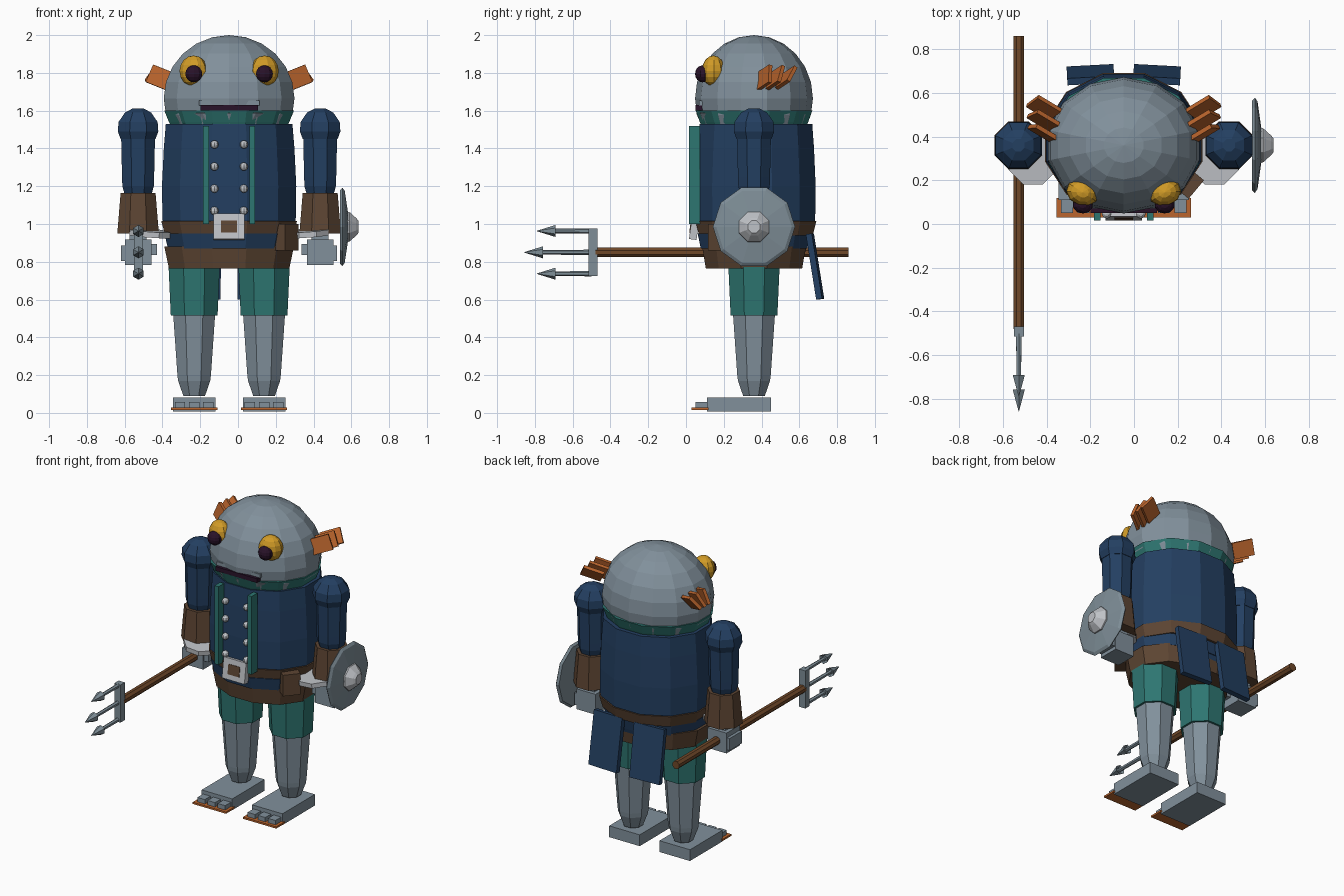
import bpy, bmesh, math
from mathutils import Vector, Matrix, Euler

old = bpy.data.objects.get("Cube")
if old:
    bpy.data.objects.remove(old, do_unlink=True)


def material(name, rgb):
    m = bpy.data.materials.new(name)
    m.use_nodes = True
    m.diffuse_color = (*rgb, 1)
    m.node_tree.nodes["Principled BSDF"].inputs["Base Color"].default_value = (*rgb, 1)
    return m


SKIN = material("grey skin", (.22, .28, .33))
STEEL = material("steel", (.21, .27, .31))
NAVY = material("navy cloth", (.017, .05, .12))
TEAL = material("teal cloth", (.027, .18, .165))
LEATHER = material("brown leather", (.11, .06, .033))
WOOD = material("wood", (.16, .065, .022))
ORANGE = material("orange fin", (.5, .13, .026))
YELLOW = material("yellow eye", (.64, .33, .02))
DARK = material("dark purple", (.022, .006, .022))
SILVER = material("silver", (.52, .54, .57))

CX, CY = -.047, .36   # body axis


def finish(name, bm, mat, matrix=None):
    if matrix is not None:
        bm.transform(matrix)
    bmesh.ops.recalc_face_normals(bm, faces=bm.faces)
    me = bpy.data.meshes.new(name)
    bm.to_mesh(me)
    bm.free()
    me.materials.append(mat)
    ob = bpy.data.objects.new(name, me)
    bpy.context.scene.collection.objects.link(ob)
    return ob


def place(loc, rot=(0, 0, 0)):
    return Matrix.Translation(loc) @ Euler([math.radians(a) for a in rot]).to_matrix().to_4x4()


def box(name, loc, size, mat, rot=(0, 0, 0)):
    bm = bmesh.new()
    bmesh.ops.create_cube(bm, size=1)
    return finish(name, bm, mat, place(loc, rot) @ Matrix.Diagonal((*size, 1)))


def ball(name, loc, radii, mat, seg=12, rings=8, rot=(0, 0, 0)):
    bm = bmesh.new()
    bmesh.ops.create_uvsphere(bm, u_segments=seg, v_segments=rings, radius=1)
    return finish(name, bm, mat, place(loc, rot) @ Matrix.Diagonal((*radii, 1)))


def lathe(name, loc, profile, mat, sides=8, rot=(0, 0, 0), ratio=1):
    """Faceted stack of rings; profile holds (radius, height) pairs."""
    bm = bmesh.new()
    rings = []
    for r, h in profile:
        ring = []
        for i in range(sides):
            a = 2 * math.pi * (i + .5) / sides
            ring.append(bm.verts.new((r * math.cos(a), r * ratio * math.sin(a), h)))
        rings.append(ring)
    for lo, hi in zip(rings, rings[1:]):
        for i in range(sides):
            j = (i + 1) % sides
            bm.faces.new((lo[i], lo[j], hi[j], hi[i]))
    bm.faces.new(rings[0][::-1])
    bm.faces.new(rings[-1])
    return finish(name, bm, mat, place(loc, rot))


# Head, lower jaw and mouth
ball("head", (CX, CY, 1.665), (.355, .312, .335), SKIN, 14, 12)
ball("jaw", (CX, .17, 1.585), (.24, .115, .075), SKIN, 10, 6)
box("upper_lip", (CX, .115, 1.64), (.32, .09, .025), SKIN)
box("mouth", (CX, .085, 1.615), (.305, .07, .028), DARK)

# Coat body, collar and belts
lathe("coat", (CX, CY + .01, 0),
      [(.3, .84), (.345, .98), (.365, 1.02), (.368, 1.2), (.358, 1.4), (.347, 1.53)],
      NAVY, 12, ratio=.89)
lathe("collar", (CX, CY, 0), [(.31, 1.5), (.33, 1.54), (.355, 1.6), (.3, 1.6)], TEAL, 12, ratio=.9)
lathe("belt", (CX, CY + .01, 0), [(.35, .94), (.372, 1.015)], LEATHER, 12, ratio=.89)
lathe("coat_hem", (CX, CY, 0), [(.33, .765), (.355, .88)], LEATHER, 12, ratio=.8)
lathe("coat_waist", (CX, CY, 0), [(.335, .87), (.355, .95)], NAVY, 12, ratio=.87)
box("belt_pouch", (.258, .18, .93), (.11, .07, .14), LEATHER, (0, 0, 50))

# Belt buckle with inset plate
box("buckle", (CX, .045, .985), (.165, .04, .135), SILVER, (-8, 0, 0))
box("buckle_inset", (CX, .026, .987), (.085, .009, .065), LEATHER, (-8, 0, 0))

# Wide shorts, shins, feet, lapels, buttons, eyes, fins, arms: both sides
for s, side in ((-1, "right"), (1, "left")):
    lx = CX + s * .185
    lathe(f"{side}_shorts", (lx, CY, 0), [(.134, .515), (.15, .84)], TEAL, 8)
    lathe(f"{side}_shin", (lx, CY, 0),
          [(.062, .09), (.092, .17), (.096, .2), (.12, .52)], SKIN, 8)
    box(f"{side}_foot", (lx, .28, .044), (.225, .34, .075), SKIN)
    box(f"{side}_toenails", (lx, .075, .022), (.245, .09, .012), ORANGE)
    for i in (-1, 0, 1):
        box(f"{side}_toe", (lx + i * .075, .085, .042), (.055, .07, .03), SKIN)

    # Coat front trim and tails
    box(f"{side}_lapel", (CX + s * .122, .045, 1.26), (.03, .06, .52), TEAL)
    for i in range(4):
        ball(f"{side}_button", (CX + s * .078, .046, 1.07 + .117 * i),
             (.022, .022, .022), SILVER, 8, 6)
    box(f"{side}_coat_tail", (CX + s * .152, .683, .775), (.215, .032, .35), NAVY, (9, 0, s * -3))

    # Bulging eyes
    ball(f"{side}_eye", (CX + s * .188, .145, 1.81), (.076, .062, .082), YELLOW, 10, 8, (0, 0, s * 18))
    ball(f"{side}_pupil", (CX + s * .187, .088, 1.795), (.047, .04, .045), DARK, 10, 8)

    # Fan of three ear blades
    out = Vector((s * .75, .45, .3)).normalized()
    for i in range(3):
        up = Vector((0, .25 + .25 * i, 1))
        up = (up - out * up.dot(out)).normalized()
        thick = out.cross(up)
        frame = Matrix((out, up, thick)).transposed().to_4x4()
        bm = bmesh.new()
        bmesh.ops.create_cube(bm, size=1)
        centre = Matrix.Translation((CX + s * .365, .415 + .058 * i, 1.775))
        finish(f"{side}_ear_blade", bm, ORANGE,
               centre @ frame @ Matrix.Diagonal((.13, .1, .02, 1)))

    # Sleeves and cuffs
    ax = CX + s * .482
    lathe(f"{side}_shoulder", (ax, CY, 0),
          [(.1, 1.45), (.116, 1.49), (.112, 1.54), (.075, 1.59), (.03, 1.612)], NAVY, 8)
    lathe(f"{side}_sleeve", (ax, CY, 0),
          [(.075, 1.15), (.09, 1.2), (.092, 1.25), (.097, 1.46)], NAVY, 8)
    lathe(f"{side}_glove", (ax, CY, 0), [(.119, .95), (.1, 1.165)], LEATHER, 8)
    lathe(f"{side}_cuff", (ax, CY, 0), [(.12, .94), (.12, .97)], SILVER, 8, (4, s * -4, 0))

    # Hand: palm, thumb and knuckles
    box(f"{side}_wrist", (ax, CY, .925), (.09, .09, .06), SKIN)
    box(f"{side}_palm", (ax, CY, .85), (.14, .14, .135), SKIN)
    box(f"{side}_thumb", (ax - s * .08, CY - .03, .865), (.04, .06, .06), SKIN)
    box(f"{side}_knuckles", (ax + s * .065, CY, .845), (.05, .13, .08), SKIN)

# Round shield on the left arm
lathe("shield", (.545, CY, .985), [(.205, -.005), (.218, .008), (.2, .02), (.06, .04)],
      STEEL, 10, (0, 90, 0))
lathe("shield_boss", (.56, CY, .985), [(.088, 0), (.085, .03), (.05, .066), (.035, .078)],
      SILVER, 8, (0, 90, 0))
box("shield_grip", (.51, CY, .985), (.08, .05, .05), LEATHER)

# Trident held forward in the right hand
TX, TZ = -.527, .85
ALONG = (90, 0, 0)     # local z points to the front
lathe("trident_shaft", (TX, 0, TZ), [(.027, -.86), (.027, .48)], WOOD, 8, ALONG)
box("trident_crossbar", (TX, -.492, TZ), (.046, .046, .25), STEEL)
for dz, tip in ((-.113, .79), (0, .857), (.113, .79)):
    lathe("trident_prong", (TX, 0, TZ + dz), [(.014, .5), (.012, tip - .09)], STEEL, 6, ALONG)
    lathe("trident_barb", (TX, 0, TZ + dz),
          [(.018, tip - .085), (.032, tip - .1), (.001, tip)], STEEL, 6, ALONG)
